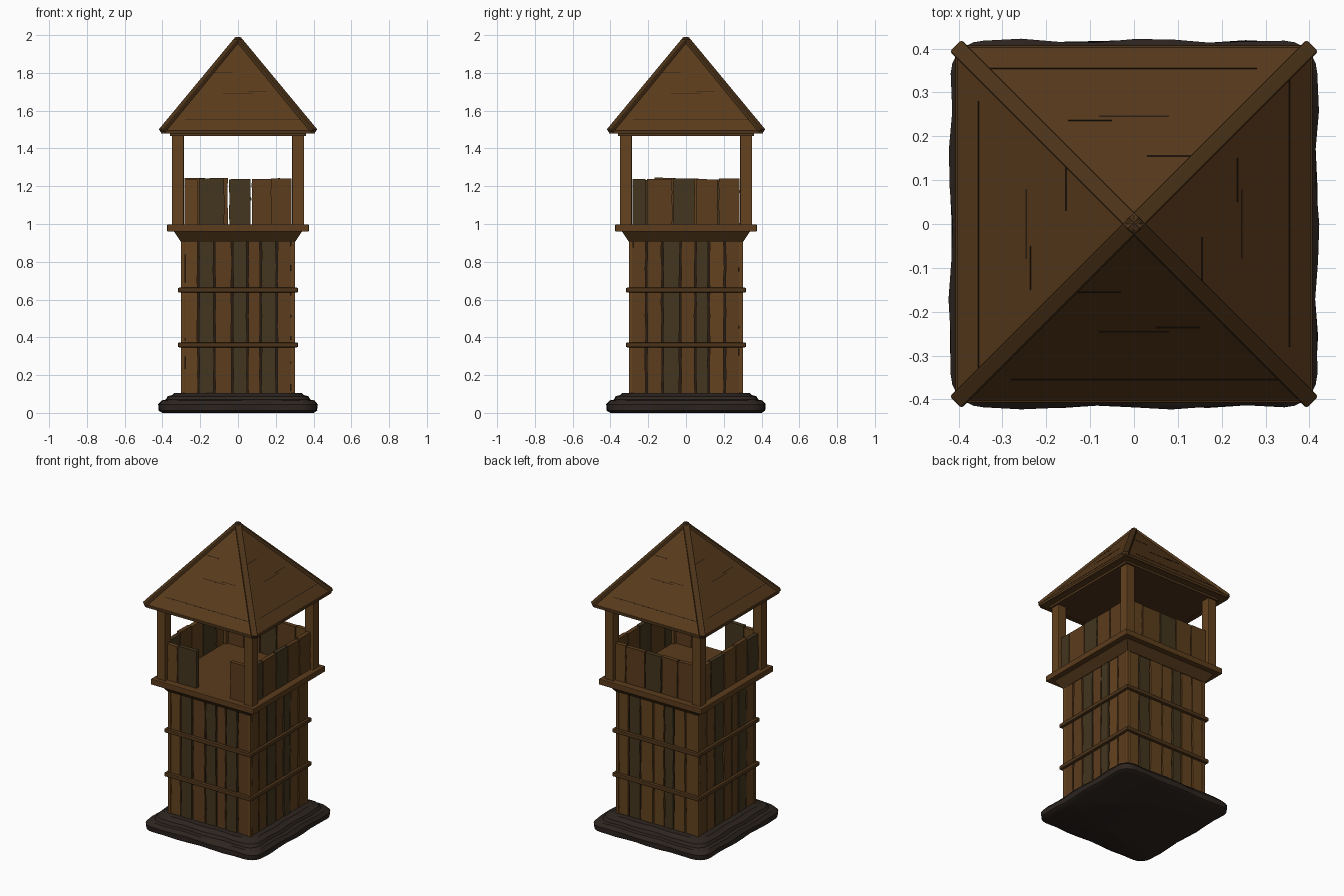
import bpy, bmesh, random
from math import sin, cos, pi, radians
from mathutils import Vector, Matrix

if "Cube" in bpy.data.objects:
    bpy.data.objects.remove(bpy.data.objects["Cube"])

random.seed(4)


def mat(name, rgb):
    m = bpy.data.materials.new(name)
    m.diffuse_color = (*rgb, 1)
    m.use_nodes = True
    m.node_tree.nodes["Principled BSDF"].inputs["Base Color"].default_value = m.diffuse_color
    return m


WOOD = mat("wood", (0.125, 0.054, 0.013))
WOOD2 = mat("wood_worn", (0.105, 0.045, 0.012))
DARK = mat("wood_dark", (0.056, 0.036, 0.013))
TRIM = mat("trim", (0.075, 0.034, 0.010))
ROOF = mat("roof_wood", (0.100, 0.043, 0.011))
SOIL = mat("base_earth", (0.026, 0.018, 0.014))
SEAM = mat("seam", (0.022, 0.012, 0.006))


def finish(name, bm, m, M=Matrix()):
    bmesh.ops.recalc_face_normals(bm, faces=bm.faces)
    me = bpy.data.meshes.new(name)
    bm.to_mesh(me)
    bm.free()
    me.transform(M)
    me.materials.append(m)
    ob = bpy.data.objects.new(name, me)
    bpy.context.collection.objects.link(ob)
    return ob


def box(name, lo, hi, m, M=Matrix(), bevel=0.0):
    bm = bmesh.new()
    bmesh.ops.create_cube(bm, size=1)
    lo, hi = Vector(lo), Vector(hi)
    for v in bm.verts:
        v.co = Vector(a + (b - a) * (c + 0.5) for a, b, c in zip(lo, hi, v.co))
    if bevel:
        bmesh.ops.bevel(bm, geom=bm.edges[:], offset=bevel, segments=2,
                        profile=0.5, affect='EDGES')
    return finish(name, bm, m, M)


def loft(name, rings, m):
    """Skin a stack of closed rings and cap both ends."""
    bm = bmesh.new()
    vs = [[bm.verts.new(p) for p in r] for r in rings]
    n = len(rings[0])
    for a, b in zip(vs, vs[1:]):
        for i in range(n):
            bm.faces.new((a[i], a[(i + 1) % n], b[(i + 1) % n], b[i]))
    bm.faces.new(vs[0])
    bm.faces.new(vs[-1])
    return finish(name, bm, m)


def square(h, z):
    return [(-h, -h, z), (h, -h, z), (h, h, z), (-h, h, z)]


def side(k):
    return Matrix.Rotation(k * pi / 2, 4, 'Z')


def plank(name, x0, x1, z0, z1, y0, y1, m, M, wob=0.003, steps=7):
    """Upright board with slightly uneven long edges and top."""
    bm = bmesh.new()
    rows = []
    for i in range(steps + 1):
        z = z0 + (z1 - z0) * i / steps
        a = x0 + random.uniform(0, wob)
        b = x1 - random.uniform(0, wob)
        dz = random.uniform(-wob, wob) if i == steps else 0
        rows.append([bm.verts.new(p) for p in
                     ((a, y0, z), (b, y0, z + dz), (b, y1, z + dz), (a, y1, z))])
    for a, b in zip(rows, rows[1:]):
        for i in range(4):
            bm.faces.new((a[i], a[(i + 1) % 4], b[(i + 1) % 4], b[i]))
    bm.faces.new(rows[0])
    bm.faces.new(rows[-1])
    return finish(name, bm, m, M)


# Earth base: rounded square tiers with a wavy edge
def wavy_ring(h, z, r=0.075):
    pts = []
    for c in range(4):
        for j in range(6):
            t = (c + j / 5) * pi / 2
            sx = 1 if c in (0, 3) else -1
            sy = 1 if c in (0, 1) else -1
            pts.append(Vector((sx * (h - r) + r * cos(t), sy * (h - r) + r * sin(t), z)))
        d = Matrix.Rotation((c + 1) * pi / 2, 3, 'Z')
        for j in range(1, 8):
            s = (h - r) * (1 - j / 4)
            w = 0.005 * sin(j * 1.7 + c * 2 + z * 40)
            pts.append(d @ Vector((h + w, -s, z)))
    return pts


base = loft("earth_base", [wavy_ring(h, z) for h, z in (
    (.395, 0), (.415, .012), (.418, .045), (.40, .066), (.378, .07),
    (.368, .088), (.345, .094), (.335, .104), (.30, .106))], SOIL)
bpy.context.view_layer.objects.active = base
base.select_set(True)
bpy.ops.object.shade_smooth_by_angle(angle=radians(35))

# Tower shaft: dark core clad in boards
box("shaft_core", (-.285, -.285, .06), (.285, .285, .96), SEAM)
cuts = [-.285, -.21, -.125, -.03, .05, .12, .205, .285]
dark_boards = [(1, 3, 5), (2, 4), (1, 4), (2, 5)]
for k in range(4):
    for i, (a, b) in enumerate(zip(cuts, cuts[1:])):
        m = DARK if i in dark_boards[k] else random.choice((WOOD, WOOD2))
        plank(f"shaft_board_{k}_{i}", a + .002, b - .002, .08, .95,
              -.297 - random.uniform(0, .004), -.28, m, side(k), .005, 14)
    # corner stile
    box(f"shaft_corner_{k}", (-.302, -.302, .08), (-.28, -.28, .95), WOOD, side(k), .004)
    # horizontal bands
    for z in (.36, .65):
        box(f"band_{k}_{int(z * 100)}", (-.318, -.318, z - .013), (.318, -.288, z + .013),
            TRIM, side(k), .006)

# Flared collar and platform
loft("platform_collar", [square(.302, .905), square(.34, .962)], TRIM)
box("platform", (-.375, -.375, .96), (.375, .375, .998), WOOD2, bevel=.004)

# Parapet boards, front has an entry gap
rail = [-.287, -.21, -.07, .05, .17, .287]
rail_dark = [(1,), (0, 2), (2,), (1, 4)]
for k in range(4):
    for i, (a, b) in enumerate(zip(rail, rail[1:])):
        if k == 0 and i in (2, 3):
            continue
        m = DARK if i in rail_dark[k] else random.choice((WOOD, WOOD2))
        plank(f"parapet_board_{k}_{i}", a + .002, b - .002, .99,
              1.24 + random.uniform(-.006, .004), -.33, -.303, m, side(k), .003)
    # corner post
    box(f"corner_post_{k}", (-.35, -.35, .99), (-.287, -.287, 1.475), WOOD, side(k), .004)

# Roof
box("roof_plate", (-.36, -.36, 1.465), (.36, .36, 1.487), TRIM)
loft("roof", [square(.40, 1.48), square(.404, 1.495), square(.004, 1.985)], ROOF)
slope = Vector((0, .40, .49)).normalized()
normal = Vector((0, -slope.z, slope.y))
for k in range(4):
    # shingle seams
    for z, x0, x1 in ((1.555, -.28, .33), (1.69, -.08, .08), (1.70, .05, .15), (1.80, -.13, -.03)):
        y = -.404 + .40 * (z - 1.495) / .49
        M = Matrix((Vector((1, 0, 0)), slope, normal)).transposed().to_4x4()
        M.translation = (0, y, z)
        box(f"roof_seam_{k}", (x0, -.002, -.003), (x1, .002, .001), SEAM, side(k) @ M)
    # eave edge
    box(f"eave_{k}", (-.395, -.408, 1.478), (.395, -.39, 1.497), TRIM, side(k), .004)
    # hip beam
    p, q = Vector((-.402, -.402, 1.492)), Vector((.004, .004, 1.982))
    M = (q - p).to_track_quat('X', 'Z').to_matrix().to_4x4()
    M.translation = p
    box(f"hip_beam_{k}", (0, -.019, -.012), ((q - p).length, .019, .013), TRIM,
        side(k) @ M, .005)
